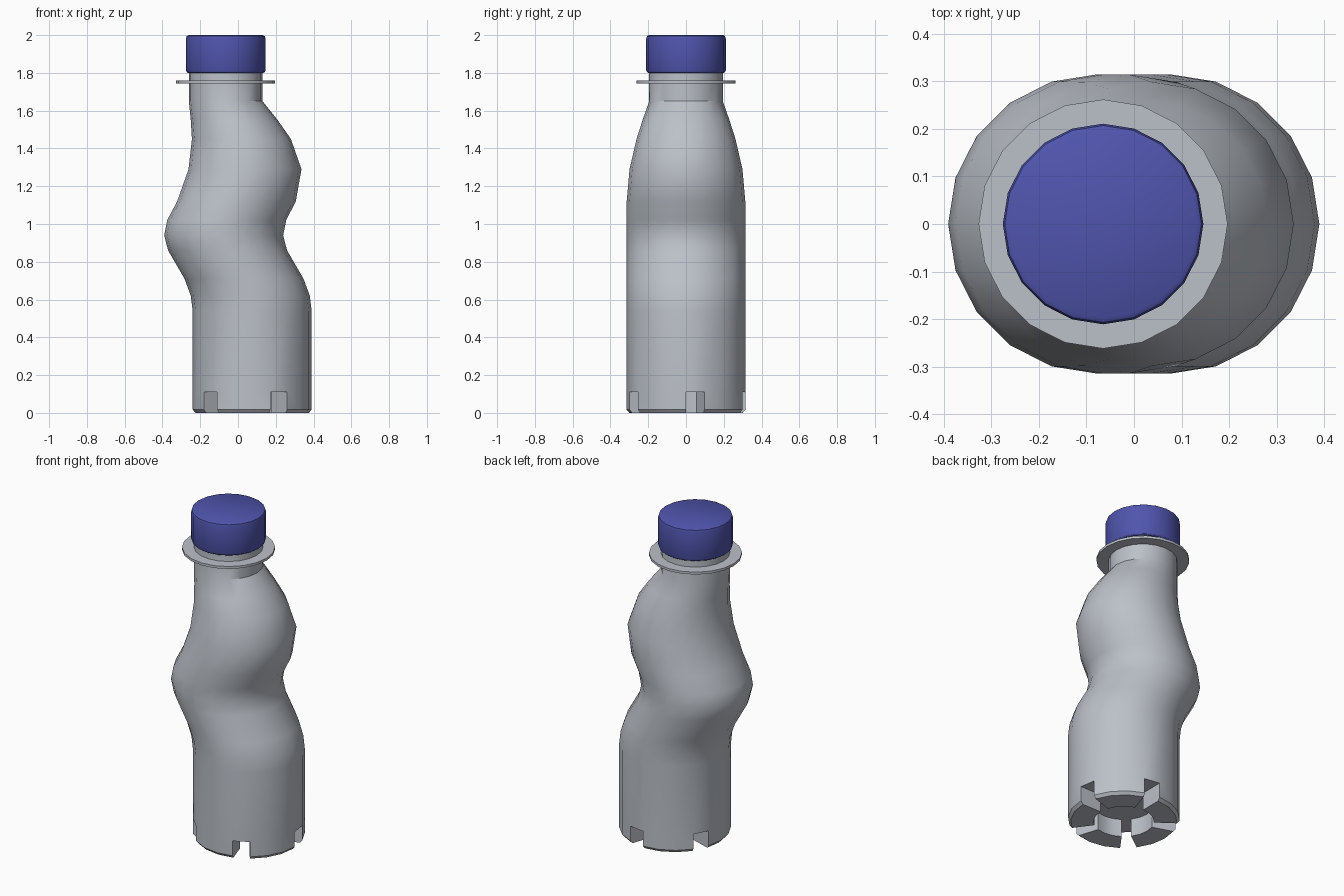
import bpy, bmesh, math

if "Cube" in bpy.data.objects:
    bpy.data.objects.remove(bpy.data.objects["Cube"])

SIDES = 20


def material(name, rgb):
    m = bpy.data.materials.new(name)
    m.diffuse_color = (*rgb, 1)
    m.use_nodes = True
    m.node_tree.nodes["Principled BSDF"].inputs["Base Color"].default_value = m.diffuse_color
    return m


GREY = material("bottle grey", (0.50, 0.53, 0.58))
BLUE = material("cap blue", (0.08, 0.09, 0.42))


def point(cx, r, z, i):
    a = 2 * math.pi * i / SIDES
    return (cx + r * math.cos(a), r * math.sin(a), z)


def ring(bm, z, cx, r):
    return [bm.verts.new(point(cx, r, z, i)) for i in range(SIDES)]


def bridge(bm, a, b):
    for i in range(SIDES):
        j = (i + 1) % SIDES
        bm.faces.new((a[i], a[j], b[j], b[i]))


def finish(bm, name, mat):
    bmesh.ops.remove_doubles(bm, verts=bm.verts, dist=1e-5)
    bmesh.ops.recalc_face_normals(bm, faces=bm.faces)
    me = bpy.data.meshes.new(name)
    bm.to_mesh(me)
    bm.free()
    me.materials.append(mat)
    ob = bpy.data.objects.new(name, me)
    bpy.context.collection.objects.link(ob)
    bpy.ops.object.select_all(action='DESELECT')
    ob.select_set(True)
    bpy.context.view_layer.objects.active = ob
    bpy.ops.object.shade_smooth_by_angle(angle=math.radians(32))


def lathe(name, mat, profile):
    bm = bmesh.new()
    rings = [ring(bm, *p) for p in profile]
    for a, b in zip(rings, rings[1:]):
        bridge(bm, a, b)
    bm.faces.new(rings[0])
    bm.faces.new(rings[-1])
    finish(bm, name, mat)


# Wavy body: height, centre x, radius
BODY = [(0.11, 0.075, 0.315), (0.54, 0.075, 0.315), (0.62, 0.065, 0.315),
        (0.71, 0.032, 0.315), (0.86, -0.055, 0.315), (0.94, -0.076, 0.315),
        (1.02, -0.06, 0.315), (1.12, -0.008, 0.314), (1.29, 0.037, 0.299),
        (1.45, 0.018, 0.262), (1.55, -0.02, 0.23), (1.65, -0.065, 0.195),
        (1.81, -0.065, 0.195)]
bm = bmesh.new()
rings = [ring(bm, *p) for p in BODY]
for a, b in zip(rings, rings[1:]):
    bridge(bm, a, b)
bm.faces.new(rings[-1])

# Base: hollow centre and five feet, every fourth side is a slot
CX, INNER, TOP = 0.075, 0.17, 0.11
FOOT = [(0.315, TOP), (0.315, 0.018), (0.30, 0.0), (INNER, 0.0), (INNER, TOP)]


def face(*corners):
    bm.faces.new([bm.verts.new(point(CX, r, z, i)) for r, z, i in corners])


face(*[(INNER, TOP, i) for i in range(SIDES)])
for i in range(SIDES):
    if i % 4 == 0:
        face((INNER, TOP, i), (0.315, TOP, i), (0.315, TOP, i + 1), (INNER, TOP, i + 1))
        for k in (i, i + 1):
            face(*[(r, z, k) for r, z in FOOT])
    else:
        for (r0, z0), (r1, z1) in zip(FOOT, FOOT[1:]):
            face((r0, z0, i), (r0, z0, i + 1), (r1, z1, i + 1), (r1, z1, i))
finish(bm, "bottle_body", GREY)

# Neck collar and screw cap
NX = -0.065
lathe("neck_collar", GREY, [(1.745, NX, 0.262), (1.76, NX, 0.262)])
lathe("screw_cap", BLUE, [(1.80, NX, 0.20), (1.805, NX, 0.207), (1.815, NX, 0.211),
                          (1.98, NX, 0.211), (1.994, NX, 0.207), (2.0, NX, 0.197)])
